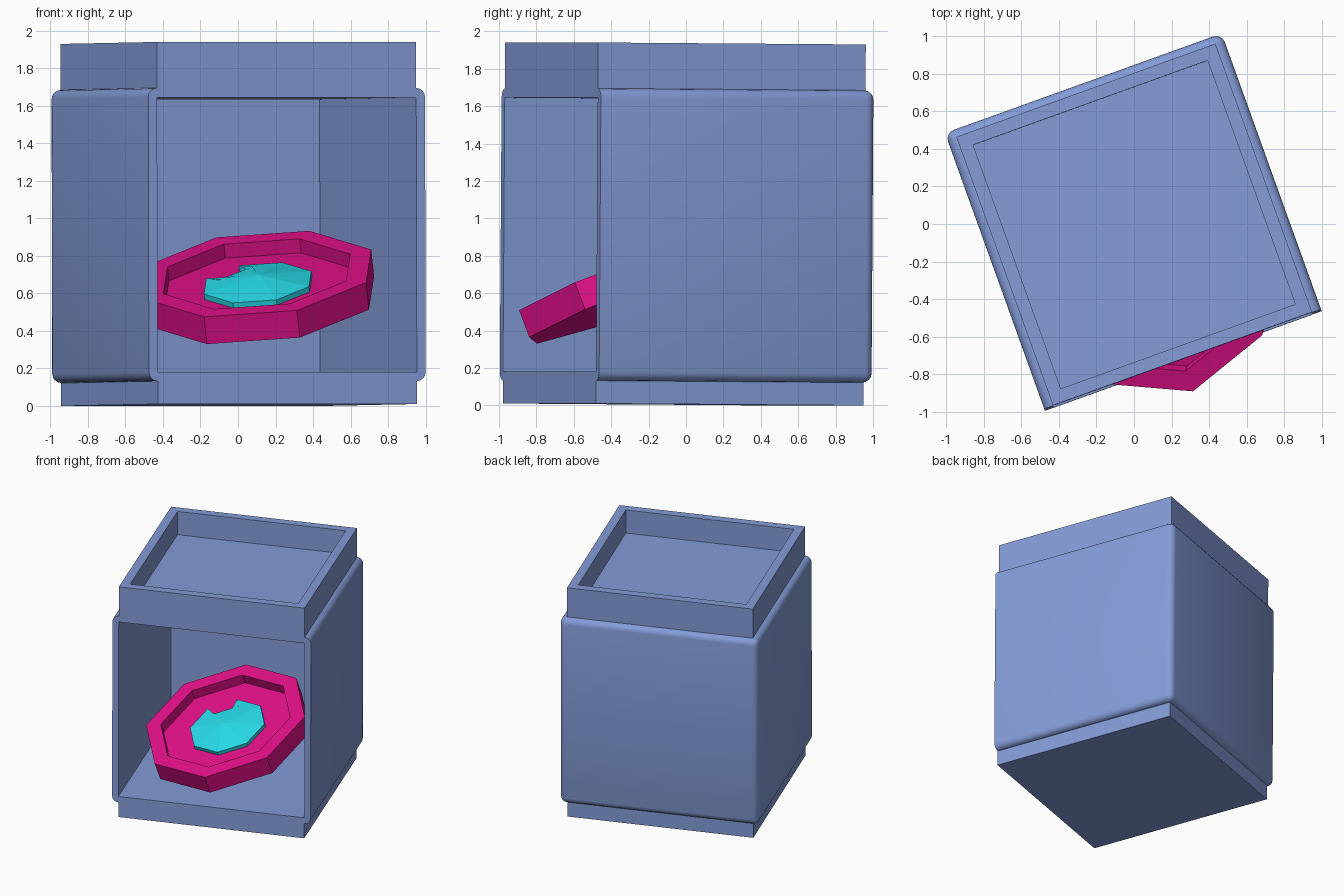
import bpy, bmesh, math
from mathutils import Matrix, Vector

if "Cube" in bpy.data.objects:
    bpy.data.objects.remove(bpy.data.objects["Cube"])


def material(name, rgb):
    m = bpy.data.materials.new(name)
    m.diffuse_color = (*rgb, 1)
    m.use_nodes = True
    m.node_tree.nodes["Principled BSDF"].inputs["Base Color"].default_value = m.diffuse_color
    return m


BLUE = material("blue", (0.23, 0.33, 0.68))
PINK = material("pink", (0.75, 0.005, 0.25))
CYAN = material("cyan", (0.02, 0.7, 0.8))

# The cabinet is turned and very slightly leaned about its middle
POSE = (Matrix.Translation((0, 0, 1.005)) @ Matrix.Rotation(math.radians(19.8), 4, 'Z')
        @ Matrix.Rotation(math.radians(-0.4), 4, 'X') @ Matrix.Translation((0, 0, -1)))


def finish(bm, name, mat):
    bmesh.ops.recalc_face_normals(bm, faces=bm.faces)
    me = bpy.data.meshes.new(name)
    bm.to_mesh(me)
    bm.free()
    ob = bpy.data.objects.new(name, me)
    bpy.context.collection.objects.link(ob)
    if mat:
        me.materials.append(mat)
    return ob


def box(x, y0, y1, z0, z1):
    bm = bmesh.new()
    size = Matrix.Diagonal((2 * x, y1 - y0, z1 - z0, 1))
    bmesh.ops.create_cube(bm, size=1, matrix=Matrix.Translation((0, (y0 + y1) / 2, (z0 + z1) / 2)) @ size)
    return bm


def carve(ob, cutter):
    mod = ob.modifiers.new("cut", 'BOOLEAN')
    mod.operation, mod.solver, mod.object = 'DIFFERENCE', 'EXACT', cutter
    bpy.context.view_layer.objects.active = ob
    bpy.ops.object.modifier_apply(modifier=mod.name)
    bpy.data.objects.remove(cutter)


HALF, FRONT, BACK, WALL = 0.734, -0.77, 0.751, 0.05

# Plinth
base = finish(box(HALF, FRONT, BACK, 0, 0.124), "base", BLUE)

# Main shell: rounded everywhere except around the open front
bm = box(HALF + WALL, FRONT, BACK + 0.042, 0.122, 1.685)
edges = [e for e in bm.edges if any(v.co.y > 0 for v in e.verts)]
edges = [e for e in bm.edges if not all(v.co.y < 0 for v in e.verts)]
bmesh.ops.bevel(bm, geom=edges, offset=WALL, segments=4, profile=0.5, affect='EDGES')
shell = finish(bm, "shell", BLUE)
carve(shell, finish(box(HALF, FRONT - 0.2, BACK, 0.172, 1.635), "shell_cutter", None))

# Open tray on top
tray = finish(box(HALF, FRONT, BACK, 1.684, 1.93), "top_tray", BLUE)
carve(tray, finish(box(HALF - 0.07, FRONT + 0.07, BACK - 0.07, 1.735, 2.2), "tray_cutter", None))

for ob in (base, shell, tray):
    ob.data.transform(POSE)
bpy.ops.object.select_all(action='DESELECT')
shell.select_set(True)
bpy.context.view_layer.objects.active = shell
bpy.ops.object.shade_smooth_by_angle(angle=math.radians(30))

# Frame of the tilted dish: U points at the nearest corner, N is its axis
CENTER = Vector((0.10, -0.31, 0.704))
N = Vector((-0.095, -0.347, 0.933)).normalized()
U = Vector((0.21, -0.57, -0.192))
U = (U - N * U.dot(N)).normalized()
V = N.cross(U)


def ring_point(r, k, h):
    a = k * math.pi / 4
    return CENTER + U * r * math.cos(a) + V * r * math.sin(a) + N * h


# Octagonal dish with a raised rim
bm = bmesh.new()
rings = [[bm.verts.new(ring_point(r, k, h)) for k in range(8)]
         for r, h in ((0.65, -0.155), (0.65, 0), (0.53, 0), (0.53, -0.08))]
for a, b in zip(rings, rings[1:]):
    for k in range(8):
        bm.faces.new((a[k], a[(k + 1) % 8], b[(k + 1) % 8], b[k]))
bm.faces.new(rings[0])
bm.faces.new(rings[-1])
finish(bm, "dish", PINK)

# Low domed cap with a notch on its far side (between corners 4 and 5)
R, FLOOR, RIM, RISE = 0.305, -0.08, 0.03, 0.055
outline = [ring_point(R, k, FLOOR) for k in range(8)]
inward = -(outline[4] + outline[5] - 2 * (CENTER + N * FLOOR)).normalized() * 0.11
outline[5:5] = [outline[4] + inward, outline[5] + inward]
bm = bmesh.new()
low = [bm.verts.new(p) for p in outline]
hub = CENTER + N * FLOOR
high = [bm.verts.new(p + N * (RIM + RISE * (1 - (p - hub).length / R))) for p in outline]
apex = bm.verts.new(hub + N * (RIM + RISE) + U * 0.03)
bm.faces.new(low)
for i in range(len(low)):
    j = (i + 1) % len(low)
    bm.faces.new((low[i], low[j], high[j], high[i]))
    bm.faces.new((high[i], high[j], apex))
finish(bm, "notched_cap", CYAN)
